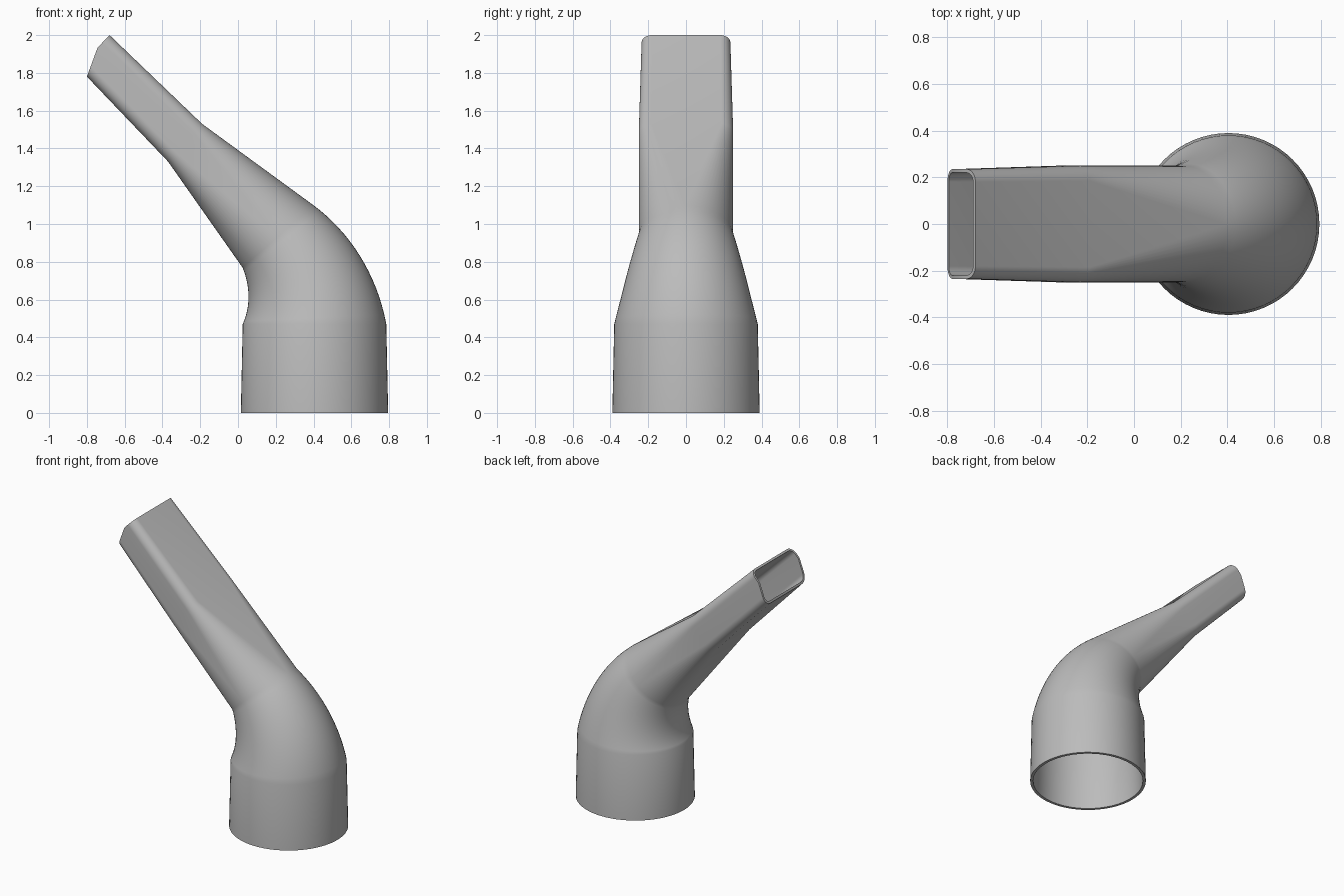
import bpy
import bmesh
from math import radians, sin, cos, pi
from mathutils import Vector

if "Cube" in bpy.data.objects:
    bpy.data.objects.remove(bpy.data.objects["Cube"])

grey = bpy.data.materials.new("plain grey")
grey.use_nodes = True
colour = (0.5, 0.5, 0.5, 1)
grey.diffuse_color = colour
grey.node_tree.nodes["Principled BSDF"].inputs["Base Color"].default_value = colour

ARC = 16      # steps per rounded corner
BENDS = 16    # rings in the elbow


def between(inner, outer):
    """Centre, across direction and half depth of a section, from its two edge points."""
    lo, hi = Vector((inner[0], 0, inner[1])), Vector((outer[0], 0, outer[1]))
    return (lo + hi) / 2, (hi - lo).normalized(), (hi - lo).length / 2


# Sections: centre, across direction, half depth, half width, corner radius, wall
sections = [(Vector((0.405, 0, 0)), Vector((1, 0, 0)), 0.39, 0.39, 0.39, 0.02)]

# Elbow: shrinking circles swung about a pivot
pivot, swing = Vector((-0.316, 0, 0.47)), radians(41.3)
for i in range(BENDS + 1):
    t = i / BENDS
    u = Vector((cos(swing * t), 0, sin(swing * t)))
    r = 0.38 - 0.13 * t
    sections.append((pivot + u * (0.721 - 0.018 * t), u, r, r, r, 0.02 - 0.005 * t))

# Flattened mouthpiece
for inner, outer, width, corner in (((-0.37, 1.33), (-0.19, 1.53), 0.25, 0.065),
                                    ((-0.846, 1.827), (-0.68, 2.0), 0.235, 0.055)):
    c, u, depth = between(inner, outer)
    sections.append((c, u, depth, width, corner, 0.015))


def ring_points(section, inset):
    """Rounded rectangle; it becomes a circle when the radius fills it."""
    c, u, depth, width, r, wall = section
    if inset:
        depth, width, r = depth - wall, width - wall, r - wall
    flat = []
    for q, (su, sv) in enumerate(((1, 1), (-1, 1), (-1, -1), (1, -1))):
        for k in range(ARC + 1):
            a = (q + k / ARC) * pi / 2
            flat.append((su * (depth - r) + r * cos(a), sv * (width - r) + r * sin(a)))
        if q in (0, 2):     # extra point on each side wall for the tip cut
            flat.append((0.4 * (depth - r), sv * width))
    return [c + u * a + Vector((0, b, 0)) for a, b in flat]


# Bevelled lower part of the tip
cut_at, cut_normal = Vector((-0.745, 0, 1.93)), Vector((-0.15, 0, 0.055))
axis = Vector((-0.7, 0, 0.71))


def trim(p):
    over = (p - cut_at).dot(cut_normal)
    return p - axis * (over / axis.dot(cut_normal)) if over > 0 else p


# Outer skin up from the base, then inner skin back down
loops = []
for inset in (False, True):
    skin = [ring_points(s, inset) for s in sections]
    skin[-1] = [trim(p) for p in skin[-1]]
    loops += reversed(skin) if inset else skin

bm = bmesh.new()
rings = [[bm.verts.new(p) for p in loop] for loop in loops]
for i, ring in enumerate(rings):
    following = rings[(i + 1) % len(rings)]
    for j in range(len(ring)):
        k = (j + 1) % len(ring)
        bm.faces.new((ring[j], ring[k], following[k], following[j]))
bmesh.ops.remove_doubles(bm, verts=bm.verts, dist=0.0001)
bmesh.ops.recalc_face_normals(bm, faces=bm.faces)

mesh = bpy.data.meshes.new("bent_nozzle")
bm.to_mesh(mesh)
bm.free()
mesh.materials.append(grey)
nozzle = bpy.data.objects.new("bent_nozzle", mesh)
bpy.context.collection.objects.link(nozzle)
bpy.context.view_layer.objects.active = nozzle
nozzle.select_set(True)
bpy.ops.object.shade_smooth_by_angle(angle=radians(30))
